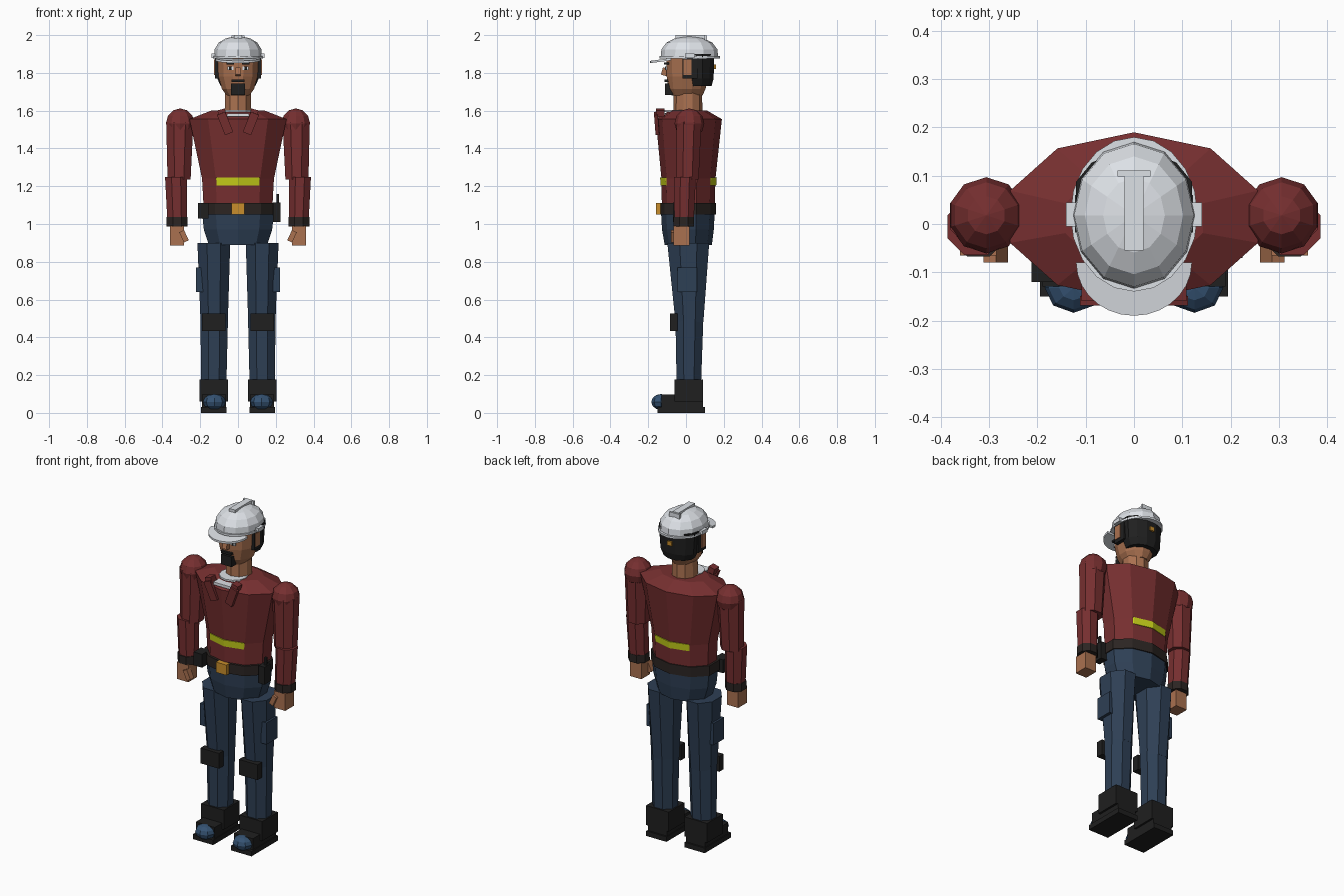
import bpy, bmesh, math
from mathutils import Matrix, Euler

def material(name, r, g, b):
    m = bpy.data.materials.new(name)
    m.diffuse_color = (r, g, b, 1)
    return m

RED = material("shirt red", 0.18, 0.028, 0.029)
NAVY = material("trouser navy", 0.027, 0.05, 0.09)
BLUE = material("toe blue", 0.035, 0.085, 0.17)
BLACK = material("black", 0.014, 0.014, 0.014)
BELT = material("belt brown", 0.024, 0.018, 0.016)
SKIN = material("skin", 0.40, 0.165, 0.08)
YELLOW = material("safety yellow", 0.56, 0.62, 0.01)
GOLD = material("buckle gold", 0.58, 0.27, 0.025)
WHITE = material("helmet white", 0.72, 0.75, 0.79)

def finish(name, bm, mat):
    bmesh.ops.recalc_face_normals(bm, faces=bm.faces)
    me = bpy.data.meshes.new(name)
    bm.to_mesh(me)
    bm.free()
    me.materials.append(mat)
    ob = bpy.data.objects.new(name, me)
    bpy.context.collection.objects.link(ob)
    return ob

def loft(name, rings, n, mat, phase=90, arc=360):
    """Skin flat-sided rings given as (z, centre x, centre y, radius x, radius y)."""
    bm = bmesh.new()
    steps = n if arc == 360 else n + 1
    loops = []
    for z, cx, cy, rx, ry in rings:
        angles = [math.radians(phase + arc * k / n) for k in range(steps)]
        loops.append([bm.verts.new((cx + rx * math.cos(a), cy + ry * math.sin(a), z)) for a in angles])
    for a, b in zip(loops, loops[1:]):
        for k in range(steps):
            j = (k + 1) % steps
            bm.faces.new((a[k], a[j], b[j], b[k]))
    bm.faces.new(loops[0][::-1])
    bm.faces.new(loops[-1])
    return finish(name, bm, mat)

def box(name, x, y, z, mat, rot=(0, 0, 0)):
    """Box from (min, max) pairs, turned about its own centre."""
    bm = bmesh.new()
    spans = (x, y, z)
    mid = [(a + b) / 2 for a, b in spans]
    size = [abs(b - a) for a, b in spans]
    turn = Euler([math.radians(r) for r in rot]).to_matrix().to_4x4()
    bmesh.ops.create_cube(bm, size=1, matrix=Matrix.Translation(mid) @ turn @ Matrix.Diagonal((*size, 1)))
    return finish(name, bm, mat)

def ball(name, c, r, n, mat, rows=6):
    bm = bmesh.new()
    bmesh.ops.create_uvsphere(bm, u_segments=n, v_segments=rows, radius=1,
                              matrix=Matrix.Translation(c) @ Matrix.Diagonal((*r, 1)))
    return finish(name, bm, mat)

# Torso, waist and neck
loft("torso", [(1.10, 0, .012, .192, .14), (1.24, 0, .013, .20, .143),
               (1.555, 0, .015, .27, .175), (1.60, 0, .012, .15, .10)], 10, RED)
loft("safety_stripe", [(1.205, 0, .013, .188, .147), (1.245, 0, .013, .189, .150)], 10, YELLOW)
loft("belt", [(1.05, 0, .008, .205, .15), (1.11, 0, .008, .205, .15)], 10, BELT)
loft("pelvis", [(.89, 0, .012, .162, .125), (.97, 0, .010, .19, .137), (1.06, 0, .010, .20, .142)], 10, NAVY)
box("buckle", (-.035, .035), (-.16, -.13), (1.05, 1.112), GOLD)
box("pouch", (-.212, -.155), (-.12, -.05), (1.03, 1.11), BLACK)
box("radio", (.185, .225), (-.07, -.01), (1.01, 1.115), BLACK)
box("radio_antenna", (.205, .218), (-.045, -.03), (1.11, 1.16), BLACK)
loft("neck", [(1.57, 0, .01, .075, .078), (1.72, 0, .01, .07, .074)], 10, SKIN)

# Undershirt and collar
loft("undershirt", [(1.594, 0, -.04, .08, .08), (1.604, 0, -.04, .08, .08)], 12, WHITE)
box("undershirt_front", (-.058, .058), (-.152, -.10), (1.568, 1.585), WHITE)

# Head
loft("head", [(1.68, 0, .005, .062, .085), (1.715, 0, .005, .088, .102),
              (1.78, 0, .008, .107, .114), (1.91, 0, .012, .114, .122)], 12, SKIN, 75)
loft("hair", [(1.73, 0, .062, .094, .076), (1.77, 0, .065, .114, .084), (1.90, 0, .065, .124, .088)], 12, BLACK, 75)
box("goatee", (-.036, .036), (-.112, -.07), (1.683, 1.743), BLACK)
box("moustache", (-.034, .034), (-.115, -.09), (1.753, 1.766), BLACK)
box("nose", (-.014, .014), (-.128, -.09), (1.785, 1.825), SKIN, (-15, 0, 0))
box("hair_knob", (-.015, .015), (.14, .158), (1.82, 1.845), GOLD)

# Hard hat
loft("hat_shell", [(1.885, 0, .018, .127, .152), (1.925, 0, .018, .124, .148), (1.96, 0, .018, .102, .122),
                   (1.983, 0, .018, .064, .077), (1.992, 0, .018, .02, .024)], 12, WHITE)
loft("hat_rim", [(1.877, 0, .02, .132, .16), (1.889, 0, .02, .132, .16)], 20, WHITE)
brim = loft("hat_brim", [(1.866, 0, -.08, .12, .11), (1.878, 0, -.08, .12, .11)], 14, WHITE, 180, 180)
for v in brim.data.vertices:
    v.co.z += (v.co.y + .08) * .13
box("hat_ridge", (-.02, .02), (-.055, .10), (1.975, 2.0), WHITE)
box("hat_crossbar", (-.034, .034), (.098, .111), (1.96, 1.998), WHITE)

for s, side in ((-1, "left"), (1, "right")):
    def bx(name, x, y, z, mat, rot=(0, 0, 0)):
        return box(f"{side}_{name}", (s * x[0], s * x[1]), y, z, mat, (rot[0], s * rot[1], s * rot[2]))

    def lf(name, rings, n, mat, phase=22.5):
        return loft(f"{side}_{name}", [(z, s * x, y, rx, ry) for z, x, y, rx, ry in rings], n, mat, phase)

    # Face and hat details
    bx("eye_white", (.025, .056), (-.109, -.10), (1.814, 1.833), WHITE)
    bx("pupil", (.034, .047), (-.112, -.10), (1.814, 1.833), BLACK)
    bx("eyebrow", (.022, .06), (-.116, -.09), (1.845, 1.855), BLACK)
    bx("ear", (.10, .126), (-.012, .03), (1.79, 1.87), SKIN)
    bx("sideburn", (.10, .122), (-.018, .06), (1.77, 1.89), BLACK)
    bx("hat_clip", (.11, .141), (-.005, .045), (1.88, 1.902), WHITE)
    bx("collar_flap", (.045, .092), (-.165, -.145), (1.475, 1.59), RED, (4, 22, 0))
    bx("collar_point", (.065, .105), (-.16, -.115), (1.57, 1.607), RED, (0, 15, 0))

    # Arm
    ball(f"{side}_shoulder", (s * .306, .018, 1.533), (.079, .079, .079), 10, RED)
    lf("upper_arm", [(1.235, .312, .008, .066, .064), (1.54, .308, .015, .078, .072)], 8, RED)
    lf("forearm", [(1.03, .322, -.01, .057, .056), (1.25, .328, -.006, .063, .063)], 8, RED)
    lf("cuff", [(.988, .322, -.012, .06, .06), (1.036, .322, -.012, .06, .06)], 8, BELT)
    bx("hand", (.285, .36), (-.065, .018), (.887, .99), SKIN)
    bx("thumb", (.272, .30), (-.08, -.045), (.905, .965), SKIN, (0, 25, 0))

    # Leg
    lf("thigh", [(.48, .126, .018, .078, .08), (.90, .128, .012, .094, .12)], 8, NAVY)
    lf("shin", [(.15, .128, .015, .072, .07), (.50, .126, .018, .079, .08)], 8, NAVY)
    bx("thigh_pocket", (.185, .222), (-.045, .057), (.64, .77), NAVY)
    bx("knee_pad", (.066, .19), (-.086, -.045), (.433, .525), BLACK)

    # Boot
    bx("boot_shaft", (.052, .203), (-.06, .09), (.06, .177), BLACK)
    bx("boot_upper", (.064, .19), (-.13, .09), (.02, .097), BLACK)
    bx("boot_sole", (.06, .195), (-.15, .10), (0, .03), BLACK)
    ball(f"{side}_toe_cap", (s * .125, -.132, .058), (.06, .052, .042), 8, BLUE)
